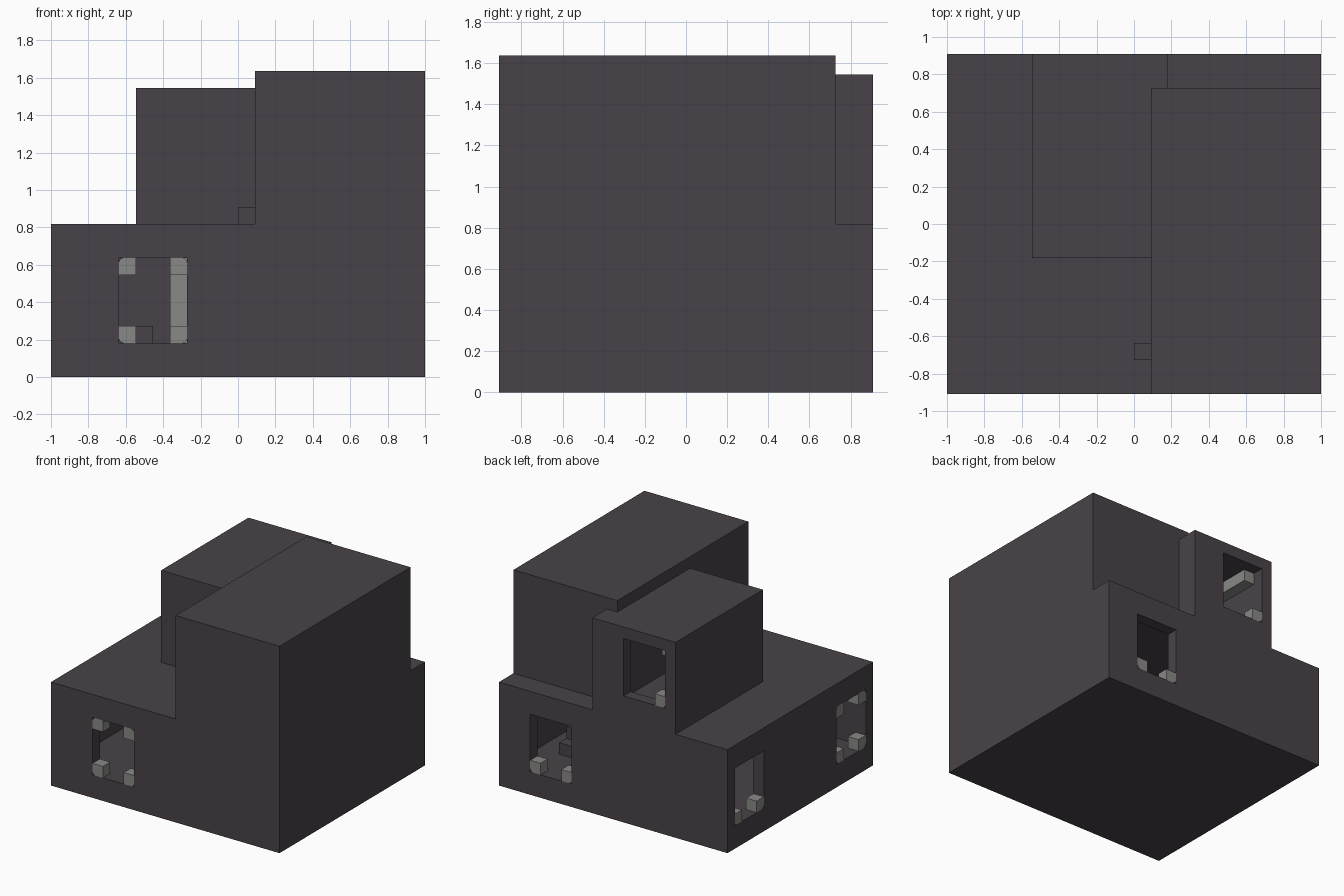
import bpy, bmesh
from mathutils import Vector

U = 1 / 11  # one building block

if "Cube" in bpy.data.objects:
    bpy.data.objects.remove(bpy.data.objects["Cube"], do_unlink=True)


def material(name, color):
    m = bpy.data.materials.new(name)
    m.use_nodes = True
    m.diffuse_color = (*color, 1)
    bsdf = m.node_tree.nodes["Principled BSDF"]
    bsdf.inputs["Base Color"].default_value = (*color, 1)
    bsdf.inputs["Roughness"].default_value = 0.9
    return m


DARK = material("dark stone", (0.065, 0.055, 0.065))
GREY = material("light grey stone", (0.25, 0.255, 0.245))


def box(name, low, high, mat=DARK, bevel_edge=None):
    """Box between two corners in block units; bevel_edge = (midpoint of one edge)."""
    low, high = Vector(low) * U, Vector(high) * U
    bm = bmesh.new()
    bmesh.ops.create_cube(bm, size=1)
    for v in bm.verts:
        v.co = Vector([(c + 0.5) * (h - l) + l for c, l, h in zip(v.co, low, high)])
    if bevel_edge:
        target = Vector(bevel_edge) * U
        edge = min(bm.edges, key=lambda e: ((e.verts[0].co + e.verts[1].co) / 2 - target).length)
        bmesh.ops.bevel(bm, geom=[edge], offset=0.025, segments=3,
                        affect='EDGES', profile=0.5)
    mesh = bpy.data.meshes.new(name)
    bm.to_mesh(mesh)
    bm.free()
    mesh.materials.append(mat)
    obj = bpy.data.objects.new(name, mesh)
    bpy.context.collection.objects.link(obj)
    return obj


def combine(body, tool, operation):
    mod = body.modifiers.new(tool.name, 'BOOLEAN')
    mod.operation = operation
    mod.solver = 'EXACT'
    mod.object = tool
    bpy.context.view_layer.objects.active = body
    bpy.ops.object.modifier_apply(modifier=mod.name)
    bpy.data.objects.remove(tool, do_unlink=True)


# Massing of the building
house = box("house_walls", (-11, -10, 0), (11, 10, 9))
combine(house, box("tower", (1, -10, 0), (11, 8, 18)), 'UNION')
combine(house, box("upper_storey", (-6, -2, 0), (2, 10, 17)), 'UNION')

# Hollow rooms
combine(house, box("ground_room", (-10, -9, 2), (10, 9, 8)), 'DIFFERENCE')
combine(house, box("upper_room", (-5, -1, 10), (0, 9, 16)), 'DIFFERENCE')


def window(name, side, start, z, corners):
    """Cut a window four wide and five high, with grey corner blocks."""
    def point(along, depth, height):
        if side == "front":
            return (along, -10 + depth, height)
        if side == "back":
            return (along, 10 - depth, height)
        return (-11 + depth, along, height)

    def span(a, b):
        return ([min(p) for p in zip(a, b)], [max(p) for p in zip(a, b)])

    combine(house, box(name + "_cut", *span(point(start, -0.5, z), point(start + 4, 1.5, z + 5))),
            'DIFFERENCE')
    for far, top in corners:
        a, h = start + 3 * far, z + 4 * top
        box(name + "_corner_block", *span(point(a, 0, h), point(a + 1, 1, h + 1)), GREY,
            point(start + 4 * far, 0.5, z + 5 * top))


BOTTOM = [(0, 0), (1, 0)]
ALL = BOTTOM + [(0, 1), (1, 1)]
window("front_window", "front", -7, 2, ALL)
window("side_front_window", "side", -9, 2, ALL)
window("side_back_window", "side", 5, 2, BOTTOM)
window("back_window", "back", 4, 2, BOTTOM)
window("upper_back_window", "back", -5, 11, [(0, 0)])

# Block on the roof beside the tower
box("roof_block", (0, -8, 9), (1, -7, 10))

# Interior pieces glimpsed through the windows
box("inner_post", (-4, -4, 2), (-3, -3, 8), GREY)
box("upper_beam", (-5, 2, 15), (-4, 9, 16), GREY)
box("floor_block", (-6, 3, 2), (-5, 4, 3))
for i in range(3):
    box("stair_step", (4, 5 - i, 2), (8, 6 - i, 3 + i))
